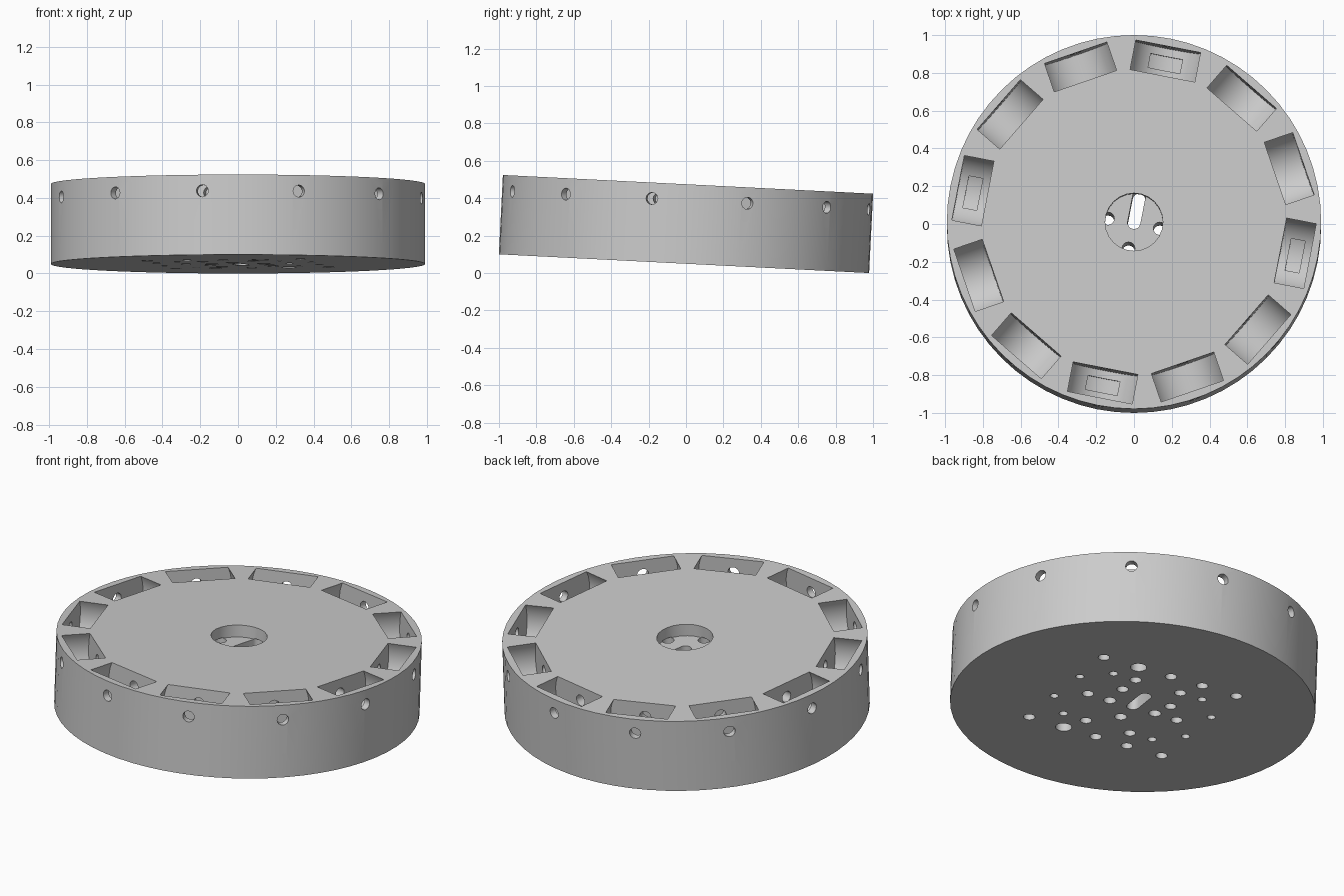
import bpy, bmesh
from math import pi, sin, cos, radians, asin
from mathutils import Matrix

cube = bpy.data.objects.get("Cube")
if cube:
    bpy.data.objects.remove(cube, do_unlink=True)

R, H, TILT = 0.991, 0.4245, 0.0505
AXLE = H - 0.085            # height of the axle holes
STEP, START = 30, -11       # spacing and offset of the pockets in degrees

grey = bpy.data.materials.new("light_grey")
grey.use_nodes = True
grey.diffuse_color = (0.6, 0.6, 0.6, 1)
grey.node_tree.nodes["Principled BSDF"].inputs["Base Color"].default_value = (0.6, 0.6, 0.6, 1)


def arc(r, a0=0, a1=2 * pi, n=24, cx=0, cy=0, closed=True):
    count = n if closed else n + 1
    return [(cx + r * cos(a0 + (a1 - a0) * i / n), cy + r * sin(a0 + (a1 - a0) * i / n))
            for i in range(count)]


def prism(bm, profile, z0, z1, matrix=Matrix()):
    """Extrude a flat profile from z0 to z1, then place it."""
    low = [bm.verts.new(matrix @ Matrix.Translation((x, y, z0)).translation) for x, y in profile]
    high = [bm.verts.new(matrix @ Matrix.Translation((x, y, z1)).translation) for x, y in profile]
    bm.faces.new(low[::-1])
    bm.faces.new(high)
    for i in range(len(low)):
        j = (i + 1) % len(low)
        bm.faces.new((low[i], low[j], high[j], high[i]))


def make(name, bm):
    mesh = bpy.data.meshes.new(name)
    bmesh.ops.recalc_face_normals(bm, faces=bm.faces)
    bm.to_mesh(mesh)
    bm.free()
    mesh.materials.append(grey)
    ob = bpy.data.objects.new(name, mesh)
    bpy.context.collection.objects.link(ob)
    return ob


def radial(k):
    """Frame with x along the rim, y up and z pointing outward, at axle height."""
    frame = Matrix(((0, 0, 1, 0), (1, 0, 0, 0), (0, 1, 0, AXLE), (0, 0, 0, 1)))
    return Matrix.Rotation(radians(START + STEP * k), 4, 'Z') @ frame


# Solid disc
bm = bmesh.new()
prism(bm, arc(R, n=64), 0, H)
disc = make("disc_body", bm)

# Round pockets around the rim
pockets = bmesh.new()
for k in range(12):
    prism(pockets, arc(0.1945, n=48), 0.79, 0.949, radial(k))

# Shallow recess in the floor of every third pocket
recesses = bmesh.new()
half = asin(0.095 / 0.215)
for k in range(0, 12, 3):
    fan = [(0, 0)] + arc(0.215, -pi / 2 - half, -pi / 2 + half, 12, closed=False)
    prism(recesses, fan, 0.832, 0.907, radial(k))

# Axle holes through the rim
axles = bmesh.new()
for k in range(12):
    prism(axles, arc(0.032, n=16), 0.73, 1.1, radial(k))

# Round well in the middle of the top
well = bmesh.new()
prism(well, arc(0.153), H - 0.07, H + 0.1)

# Slot from the middle outward, open from the well to the underside
slot = bmesh.new()
outline = (arc(0.034, -pi / 2, pi / 2, 8, cx=0.14, closed=False)
           + arc(0.034, pi / 2, 3 * pi / 2, 8, closed=False))
prism(slot, outline, -0.1, H - 0.065, Matrix.Rotation(radians(79), 4, 'Z'))

# Underside holes: distance out, hole radius, depth, directions in degrees
drills = bmesh.new()
for dist, r, depth, angles in (
        (0.583, 0.032, 0.2, (34.5, 124.5, 214.5, 304.5)),
        (0.390, 0.024, 0.2, (34.5, 124.5, 214.5, 304.5)),
        (0.437, 0.023, 0.2, (153, 189, 333, 9)),
        (0.458, 0.045, 0.2, (54, 285)),
        (0.460, 0.032, 0.2, (105, 234)),
        (0.415, 0.032, 0.2, (80, 259)),
        (0.310, 0.032, 0.2, (53, 106, 233, 285)),
        (0.278, 0.032, 0.2, (171, 349)),
        (0.205, 0.032, 0.2, (34.5, 136)),
        (0.140, 0.034, H - 0.065, (171, 347, 258))):
    for a in angles:
        a = radians(a)
        prism(drills, arc(r, n=16, cx=dist * cos(a), cy=dist * sin(a)), -0.1, depth)

# Cut every group out of the disc
bpy.context.view_layer.objects.active = disc
for bm in (pockets, recesses, axles, well, slot, drills):
    cutter = make("cutter", bm)
    mod = disc.modifiers.new("cut", 'BOOLEAN')
    mod.operation, mod.solver, mod.object = 'DIFFERENCE', 'EXACT', cutter
    bpy.ops.object.modifier_apply(modifier=mod.name)
    bpy.data.objects.remove(cutter, do_unlink=True)

# Soft shading with crisp rims, then the slight backward lean
bpy.ops.object.select_all(action='DESELECT')
disc.select_set(True)
bpy.ops.object.shade_smooth_by_angle(angle=radians(30))
disc.rotation_euler.x = -TILT
disc.location = (0, -H * sin(TILT) / 2, R * sin(TILT))
